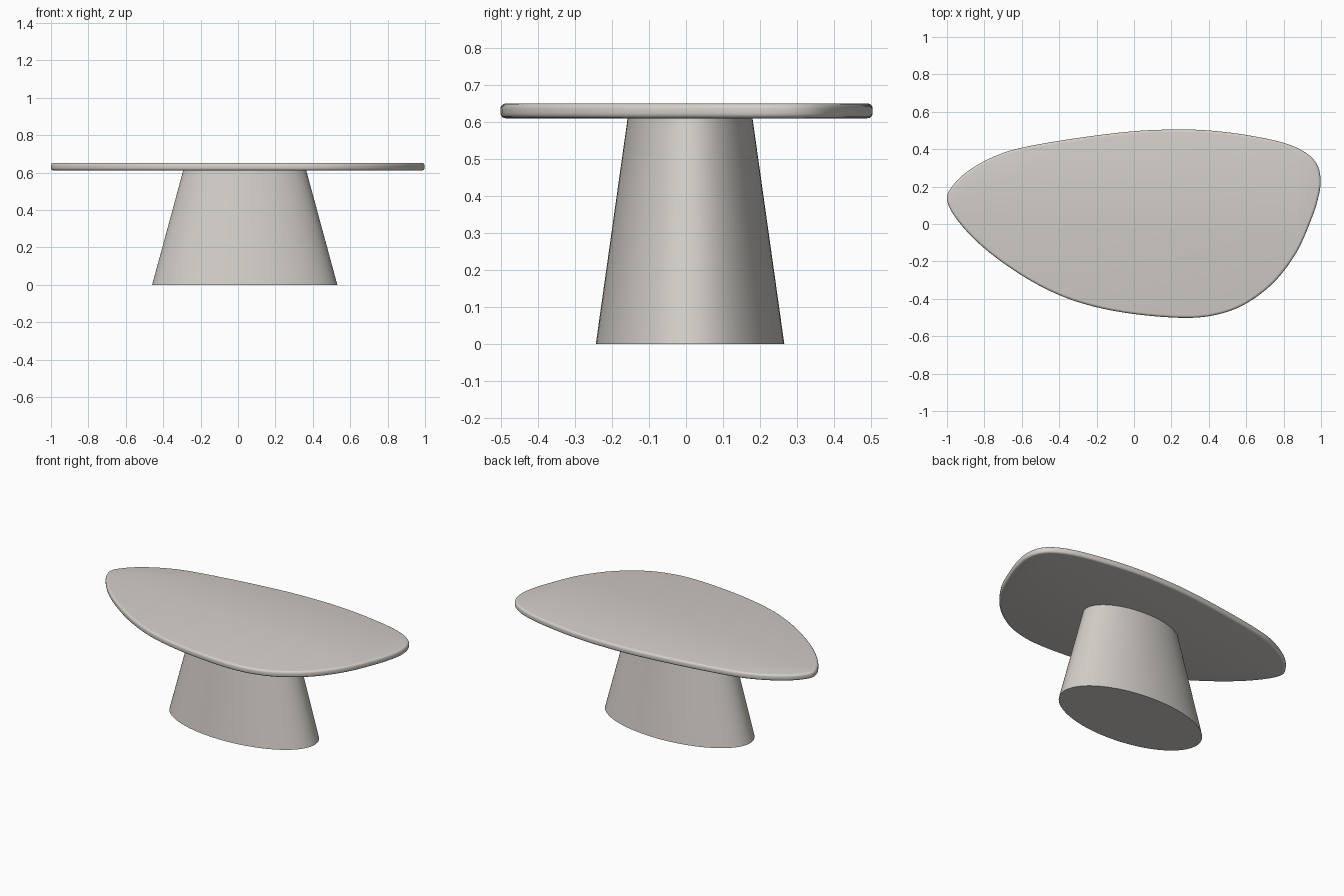
import bpy, bmesh, math
from mathutils import Vector

if "Cube" in bpy.data.objects:
    bpy.data.objects.remove(bpy.data.objects["Cube"])

stone = bpy.data.materials.new("warm_grey")
stone.diffuse_color = (0.65, 0.62, 0.58, 1)
stone.use_nodes = True
stone.node_tree.nodes["Principled BSDF"].inputs["Base Color"].default_value = stone.diffuse_color


def loft(name, rings, angle):
    """Bridge equal-length rings and cap both ends."""
    bm = bmesh.new()
    vr = [[bm.verts.new(p) for p in r] for r in rings]
    n = len(vr[0])
    for a, b in zip(vr, vr[1:]):
        for i in range(n):
            j = (i + 1) % n
            bm.faces.new((a[i], a[j], b[j], b[i]))
    bm.faces.new(vr[0][::-1])
    bm.faces.new(vr[-1])
    bmesh.ops.recalc_face_normals(bm, faces=bm.faces)
    me = bpy.data.meshes.new(name)
    bm.to_mesh(me)
    bm.free()
    me.materials.append(stone)
    ob = bpy.data.objects.new(name, me)
    bpy.context.collection.objects.link(ob)
    bpy.ops.object.select_all(action='DESELECT')
    ob.select_set(True)
    bpy.context.view_layer.objects.active = ob
    bpy.ops.object.shade_smooth_by_angle(angle=math.radians(angle))
    return ob


def smooth_closed(pts, steps):
    """Closed Catmull-Rom curve through the points."""
    pts = [Vector(p) for p in pts]
    n, out = len(pts), []
    for i in range(n):
        a, b, c, d = (pts[(i + k) % n] for k in (-1, 0, 1, 2))
        for s in range(steps):
            t = s / steps
            out.append(0.5 * (2 * b + (c - a) * t + (2 * a - 5 * b + 4 * c - d) * t * t
                              + (3 * b - a - 3 * c + d) * t ** 3))
    return out


# Pebble-shaped table top with rounded rim (outline counter-clockwise)
outline = smooth_closed([
    (-1.0, 0.13), (-0.94, 0.015), (-0.8, -0.13), (-0.6, -0.275), (-0.4, -0.38),
    (-0.2, -0.445), (0.03, -0.485), (0.28, -0.502), (0.45, -0.483), (0.6, -0.425),
    (0.75, -0.31), (0.87, -0.15), (0.95, 0.03), (0.985, 0.14), (0.998, 0.23),
    (0.98, 0.315), (0.92, 0.38), (0.8, 0.434), (0.6, 0.476), (0.4, 0.5),
    (0.22, 0.505), (0, 0.496), (-0.3, 0.46), (-0.6, 0.408), (-0.75, 0.36),
    (-0.88, 0.288), (-0.965, 0.21)], 6)
n = len(outline)
inward = []
for i in range(n):
    t = (outline[(i + 1) % n] - outline[i - 1]).normalized()
    inward.append(Vector((-t.y, t.x)))

Z0, Z1, R = 0.611, 0.651, 0.014
arc = [k * math.pi / 8 for k in range(5)]
profile = [(R - R * math.sin(a), Z0 + R - R * math.cos(a)) for a in arc]
profile += [(R - R * math.cos(a), Z1 - R + R * math.sin(a)) for a in arc]
loft("table_top", [[(*(p + w * d), z) for p, w in zip(outline, inward)]
                   for d, z in profile], 35)


# Tapered oval pedestal
def oval(rx, ry, z):
    return [(0.036 + rx * math.cos(2 * math.pi * i / 96),
             0.011 + ry * math.sin(2 * math.pi * i / 96), z) for i in range(96)]


loft("pedestal", [oval(0.495, 0.255, 0), oval(0.329, 0.169, Z0)], 35)
